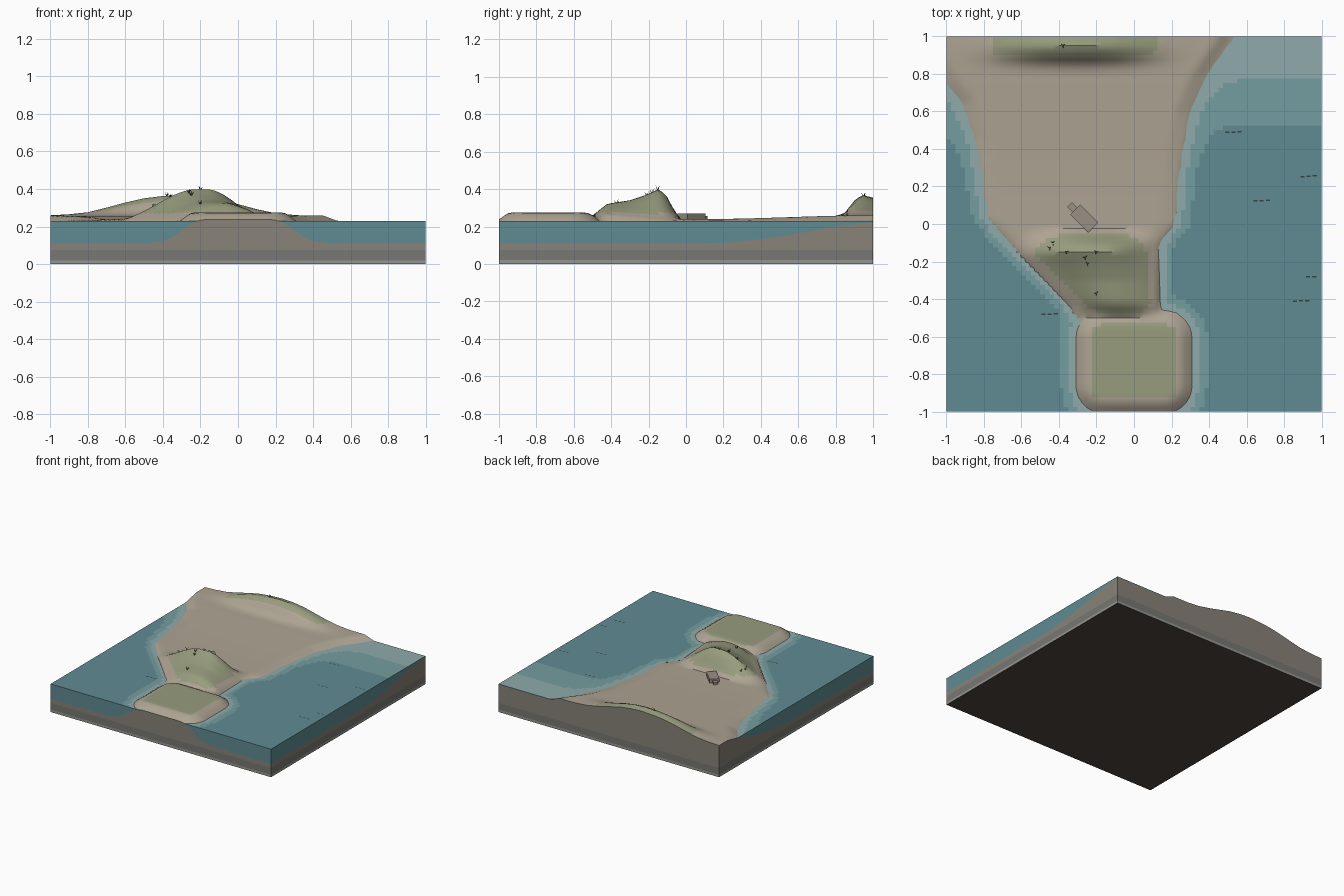
import bpy, bmesh, math, random
from mathutils import Matrix, Vector

if "Cube" in bpy.data.objects:
    bpy.data.objects.remove(bpy.data.objects["Cube"])

random.seed(4)
N, SEA = 80, 0.23


def mat(name, r, g, b):
    m = bpy.data.materials.new(name)
    m.diffuse_color = [(c / 255) ** 2.2 for c in (r, g, b)] + [1]
    m.use_nodes = True
    m.node_tree.nodes["Principled BSDF"].inputs["Base Color"].default_value = m.diffuse_color
    return m


def lerp(pts, t):
    if t <= pts[0][0]:
        return pts[0][1]
    for (a, u), (b, v) in zip(pts, pts[1:]):
        if t <= b:
            return u + (v - u) * (t - a) / (b - a)
    return pts[-1][1]


def smooth(t):
    t = max(0.0, min(1.0, t))
    return t * t * (3 - 2 * t)


# Coast outlines (y, x), then height profiles
LEFT = [(-.5, -.31), (-.45, -.34), (-.05, -.72), (.02, -.78), (.2, -.81), (.45, -.85), (.65, -.92), (.75, -1), (1, -1.15)]
RIGHT = [(-.5, .16), (-.4, .13), (-.12, .13), (0, .22), (.3, .25), (.6, .30), (.8, .39), (1, .53)]
DROP = [(0, 0), (.03, .25), (.08, .7), (.12, .87), (.2, 1)]
FLOOR = [(.1, .11), (.25, .115), (.5, .145), (.8, .2), (1, .222)]
HILL = [(-.52, 0), (-.47, .05), (-.42, .082), (-.3, .1), (-.22, .127), (-.15, .158), (-.11, .135), (-.07, .06), (-.03, 0)]
DUNE_X = [(-1, 0), (-.9, .05), (-.8, .15), (-.7, .38), (-.6, .63), (-.5, .84), (-.4, .95), (-.3, 1), (-.2, .95),
          (-.1, .8), (0, .55), (.1, .3), (.2, .1), (.32, 0)]
DUNE_Y = [(.81, 0), (.85, .15), (.91, .85), (.95, 1), (1, .87)]


def islet_distance(x, y):
    qx, qy = abs(x) - .31 + .15, abs(y + .735) - .275 + .15
    return math.hypot(max(qx, 0), max(qy, 0)) + min(max(qx, qy), 0) - .15


def coast_distance(x, y):
    return max(lerp(LEFT, y) - x, x - lerp(RIGHT, y), -.5 - y)


def height(x, y):
    di, dc = islet_distance(x, y), coast_distance(x, y)
    d = min(di, dc)
    floor = lerp(FLOOR, y)
    if d > 0:
        return SEA - (SEA - floor) * lerp(DROP, d)
    beach = SEA + min(1, -dc / .08) * (.01 + .02 * smooth((y - .1) / .9)) if dc < 0 else SEA
    c = lerp([(-.5, -.08), (-.15, -.19)], y)
    w = .32 if x > c else max(.1, min(.42, c - lerp(LEFT, y)))
    hill = lerp(HILL, y) * smooth(1.08 - abs(x - c) / w)
    dune = .108 * lerp(DUNE_X, x) * lerp(DUNE_Y, y)
    islet = SEA + .045 * lerp([(0, 0), (.02, .35), (.055, .9), (.08, 1)], -di)
    return max(beach + hill + dune, islet)


P = [-1 + 2 * i / N for i in range(N + 1)]
H = [[height(x, y) for x in P] for y in P]


def z_at(x, y):
    return height(x, y)


def finish(bm, name, mats, angle=None):
    bmesh.ops.remove_doubles(bm, verts=bm.verts, dist=1e-5)
    bmesh.ops.recalc_face_normals(bm, faces=bm.faces)
    me = bpy.data.meshes.new(name)
    bm.to_mesh(me)
    bm.free()
    ob = bpy.data.objects.new(name, me)
    bpy.context.collection.objects.link(ob)
    for m in mats:
        me.materials.append(m)
    if angle:
        bpy.ops.object.select_all(action='DESELECT')
        bpy.context.view_layer.objects.active = ob
        ob.select_set(True)
        bpy.ops.object.shade_smooth_by_angle(angle=math.radians(angle))
    return ob


def quad(bm, pts, index=0):
    f = bm.faces.new([bm.verts.new(p) for p in pts])
    f.material_index = index


def rim():
    # grid index pairs around the four outer sides
    for i in range(N):
        yield (i, 0), (i + 1, 0)
        yield (i, N), (i + 1, N)
        yield (0, i), (0, i + 1)
        yield (N, i), (N, i + 1)


def wall(bm, a, b, low, high, index):
    (i, j), (k, l) = a, b
    quad(bm, [(P[i], P[j], low(i, j)), (P[k], P[l], low(k, l)),
              (P[k], P[l], high(k, l)), (P[i], P[j], high(i, j))], index)


def ground(i, j):
    return H[j][i]


def level(z):
    return lambda i, j: z


# Terrain: height field with layered side walls
def cover(x, y, z):
    if islet_distance(x, y) < -.075 and y < -.52:
        return 1
    if y > .9 and z > .285 or -.5 < y < -.04 and z > .272:
        return 1
    return 0


land = bmesh.new()
for j in range(N):
    for i in range(N):
        pts = [(P[a], P[b], H[b][a]) for a, b in ((i, j), (i + 1, j), (i + 1, j + 1), (i, j + 1))]
        cx, cy, cz = (sum(p[k] for p in pts) / 4 for k in range(3))
        quad(land, pts, cover(cx, cy, cz))
for a, b in rim():
    wall(land, a, b, level(.075), ground, 2)
    wall(land, a, b, level(.02), level(.075), 3)
    wall(land, a, b, level(0), level(.02), 4)
quad(land, [(-1, -1, 0), (-1, 1, 0), (1, 1, 0), (1, -1, 0)], 5)
finish(land, "terrain", [mat("sand", 172, 162, 145), mat("grass_cover", 150, 155, 125), mat("soil", 135, 129, 120),
                         mat("rock", 118, 118, 116), mat("bedrock", 150, 148, 140), mat("underside", 78, 72, 66)], 35)

# Sea: surface over the low ground, tinted by depth, with cut sides
sea = bmesh.new()
for j in range(N):
    for i in range(N):
        hs = [H[b][a] for a, b in ((i, j), (i + 1, j), (i + 1, j + 1), (i, j + 1))]
        if min(hs) < SEA - 1e-4:
            depth = SEA - sum(hs) / 4
            quad(sea, [(P[i], P[j], SEA), (P[i + 1], P[j], SEA), (P[i + 1], P[j + 1], SEA), (P[i], P[j + 1], SEA)],
                 0 if depth > .08 else 1 if depth > .035 else 2)
for a, b in rim():
    if min(ground(*a), ground(*b)) < SEA:
        wall(sea, a, b, lambda i, j: min(SEA, ground(i, j)), level(SEA), 0)
finish(sea, "sea", [mat("deep_water", 95, 138, 145), mat("mid_water", 116, 156, 158), mat("shallow_water", 142, 168, 168)])

# Wave marks: short dashes floating on the surface
dark = mat("dark_mark", 55, 68, 66)
waves = bmesh.new()
for x, y in ((.53, .49), (.93, .255), (.68, .125), (-.45, -.48), (.96, -.28), (.89, -.41)):
    for k in (-1, 0, 1):
        cx, w = x + k * .033, .011
        if cx + w < 1:
            quad(waves, [(cx - w, y - .004 + k * .002, SEA + .002), (cx + w, y - .004 + k * .002, SEA + .002),
                         (cx + w, y + .004 + k * .002, SEA + .002), (cx - w, y + .004 + k * .002, SEA + .002)])
finish(waves, "wave_marks", [dark])

# Half-buried hut at the foot of the hill
hut = bmesh.new()


def block(bm, loc, size, turn):
    m = Matrix.Translation(loc) @ Matrix.Rotation(math.radians(turn), 4, 'Z') @ Matrix.Diagonal((*size, 1))
    bmesh.ops.create_cube(bm, size=1, matrix=m)


block(hut, (-.265, .03, .25), (.135, .075, .04), -45)
block(hut, (-.325, .085, .242), (.05, .035, .03), -45)
finish(hut, "hut", [mat("weathered_wall", 150, 143, 130)])

# Grass tufts: three thin leaning blades each
tufts = bmesh.new()
for x, y in ((-.2, -.15), (-.26, -.18), (-.25, -.21), (-.45, -.13), (-.43, -.1), (-.36, -.15), (-.2, -.37), (-.38, .95)):
    base = Vector((x, y, z_at(x, y) - .004))
    for k in range(3):
        a = k * 2.09 + random.random()
        out, side = Vector((math.cos(a), math.sin(a), 0)), Vector((-math.sin(a), math.cos(a), 0)) * .003
        tip = base + out * .014 + Vector((0, 0, .024 + random.random() * .006))
        ring = [base - side, base + side, base + out * .005]
        for p, q in zip(ring, ring[1:] + ring[:1]):
            quad(tufts, [p, q, tip])
finish(tufts, "grass_tufts", [mat("grass_blade", 80, 88, 60)])
